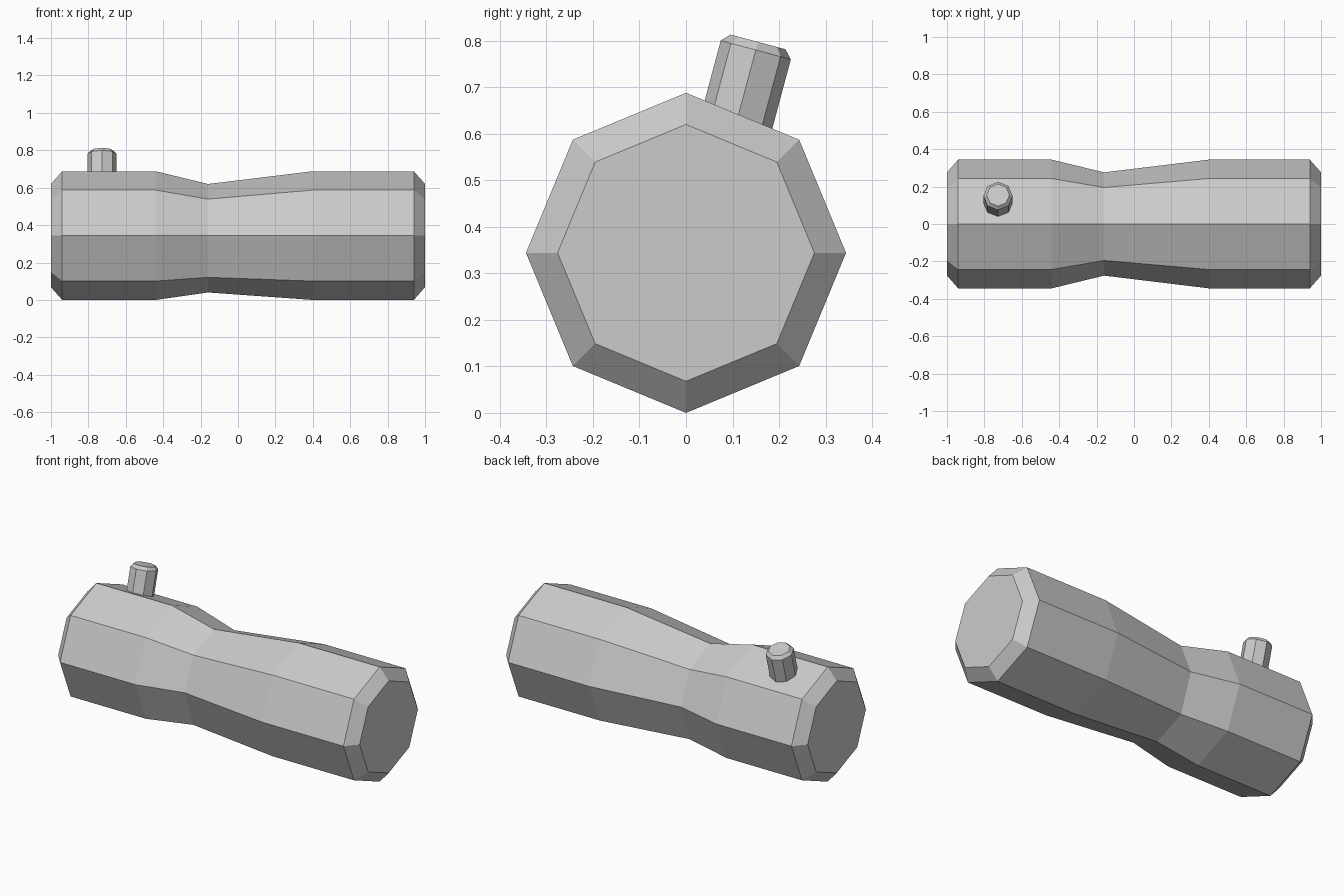
import bpy, bmesh, math
from mathutils import Matrix, Vector

cube = bpy.data.objects.get("Cube")
if cube:
    bpy.data.objects.remove(cube, do_unlink=True)

grey = bpy.data.materials.new("light grey")
grey.use_nodes = True
grey.diffuse_color = (0.6, 0.6, 0.6, 1)
grey.node_tree.nodes["Principled BSDF"].inputs["Base Color"].default_value = grey.diffuse_color

SIDES = 8


def lathe(name, profile, matrix, sag=0.0):
    """Eight-sided solid along local z from (height, radius) rings."""
    bm = bmesh.new()
    rings = []
    for h, r in profile:
        ring = []
        for i in range(SIDES):
            a = math.tau * i / SIDES
            ring.append(bm.verts.new(matrix @ Vector((r * math.cos(a), r * math.sin(a), h))))
        rings.append(ring)
    for a, b in zip(rings, rings[1:]):
        for i in range(SIDES):
            j = (i + 1) % SIDES
            bm.faces.new((a[i], a[j], b[j], b[i]))
    bm.faces.new(rings[0][::-1])
    bm.faces.new(rings[-1])
    # the underside of the waist is pinched less than the top
    if sag:
        for v in rings[len(rings) // 2]:
            if v.co.z < RADIUS - 0.01:
                v.co.z -= sag
    bmesh.ops.recalc_face_normals(bm, faces=bm.faces)
    mesh = bpy.data.meshes.new(name)
    bm.to_mesh(mesh)
    bm.free()
    mesh.materials.append(grey)
    obj = bpy.data.objects.new(name, mesh)
    bpy.context.collection.objects.link(obj)
    return obj


# Barrel with bevelled ends and a narrow waist
RADIUS, NECK = 0.344, 0.276
barrel = [(-1, NECK), (-0.94, RADIUS), (-0.44, RADIUS), (-0.16, NECK),
          (0.4, RADIUS), (0.94, RADIUS), (1, NECK)]
lathe("barrel", barrel,
      Matrix.Translation((0, 0, RADIUS)) @ Matrix.Rotation(math.pi / 2, 4, 'Y'), sag=0.028)

# Tilted push button near one end
lathe("button", [(-0.26, 0.078), (0, 0.078), (0.018, 0.061)],
      Matrix.Translation((-0.727, 0.15, 0.78)) @ Matrix.Rotation(math.radians(-15), 4, 'X'))
